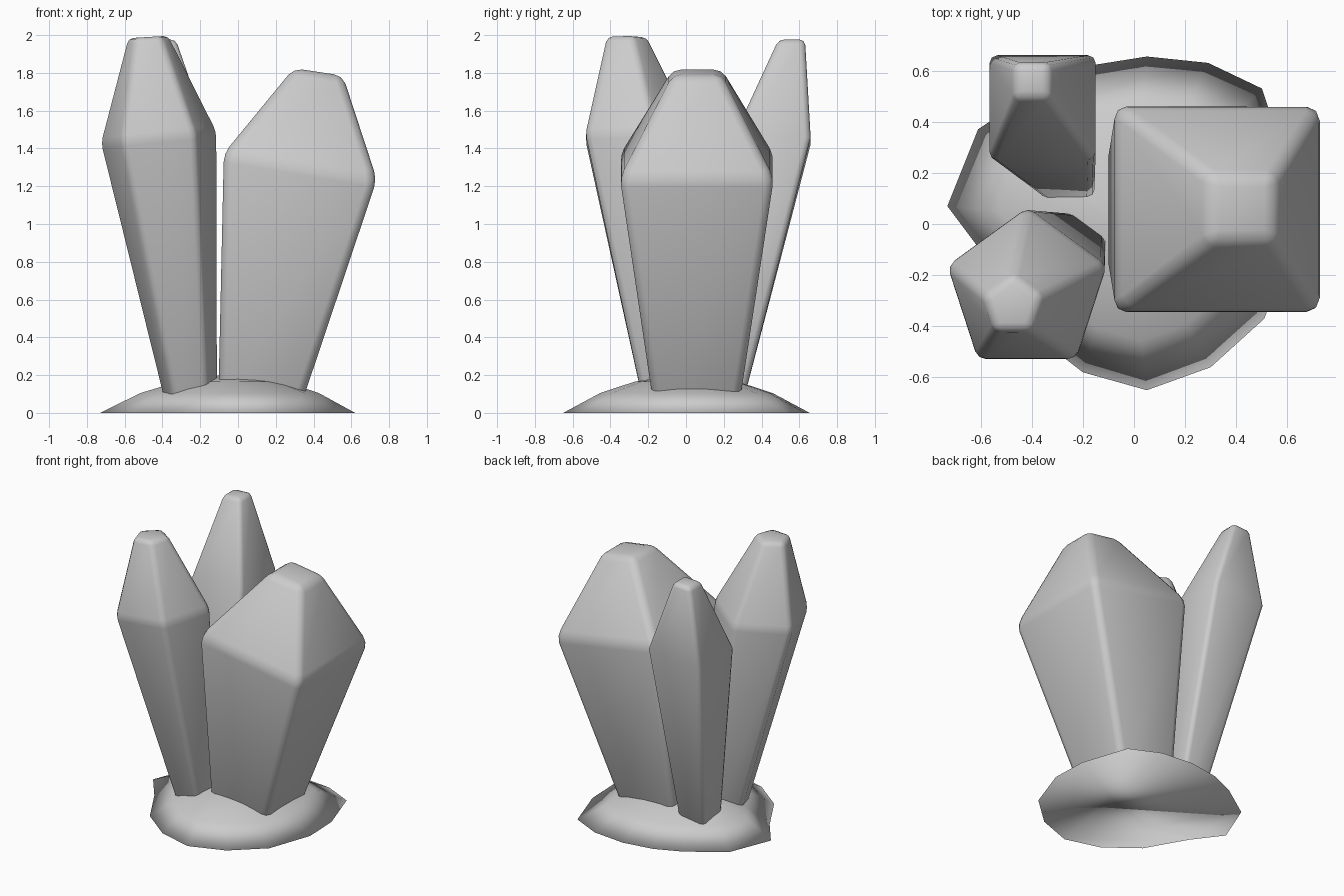
import bpy
import math

if "Cube" in bpy.data.objects:
    bpy.data.objects.remove(bpy.data.objects["Cube"])


def ring(n, cx, cy, rx, ry, z, tilt=0.0, start=0.0):
    """Polygon cross-section; tilt is the change of z per unit of x."""
    pts = []
    for i in range(n):
        a = start + 2 * math.pi * i / n
        dx, dy = rx * math.cos(a), ry * math.sin(a)
        pts.append((cx + dx, cy + dy, z + tilt * dx))
    return pts


def box_ring(x0, x1, y0, y1, z, tilt=0.0):
    r = math.sqrt(0.5)
    return ring(4, (x0 + x1) / 2, (y0 + y1) / 2, (x1 - x0) * r, (y1 - y0) * r,
                z, tilt, math.pi / 4)


def loft(name, rings, bevel=0.0):
    """Skin a stack of equal-sided rings, cap both ends, smooth shade."""
    n = len(rings[0])
    verts = [p for r in rings for p in r]
    faces = [list(reversed(range(n)))]
    for k in range(len(rings) - 1):
        for i in range(n):
            j = (i + 1) % n
            faces.append([k * n + i, k * n + j, (k + 1) * n + j, (k + 1) * n + i])
    faces.append([(len(rings) - 1) * n + i for i in range(n)])
    me = bpy.data.meshes.new(name)
    me.from_pydata(verts, [], faces)
    me.update()
    for p in me.polygons:
        p.use_smooth = True
    ob = bpy.data.objects.new(name, me)
    bpy.context.collection.objects.link(ob)
    if bevel:
        m = ob.modifiers.new("soft_edges", 'BEVEL')
        m.width = bevel
        m.segments = 2
        m.limit_method = 'ANGLE'
        m.angle_limit = math.radians(20)
    return ob


# Rocky mound: irregular outline shrinking upward
outline = [(.61, .2), (.5, .53), (.29, .63), (.05, .655), (-.17, .62), (-.36, .54),
           (-.61, .37), (-.73, .07), (-.58, -.13), (-.42, -.41), (-.2, -.58),
           (.05, -.65), (.3, -.56), (.51, -.37), (.62, -.06)]
profile = [(1, 0), (.7, .105), (.42, .165), (.12, .197)]
loft("rock_mound", [[(-.02 * (1 - s) + x * s, y * s, z) for x, y in outline]
                    for s, z in profile])

# Large four-sided crystal leaning right
loft("large_crystal", [
    box_ring(-.105, .33, -.17, .28, .03),
    box_ring(-.075, .735, -.35, .465, 1.305, -.17),
    box_ring(.295, .555, -.07, .19, 1.805, -.15)], .045)

# Five-sided crystal leaning to the front left
up = math.pi / 2
loft("front_crystal", [
    ring(5, -.245, -.10, .15, .15, .03, 0, up),
    ring(5, -.42, -.265, .33, .33, 1.46, .1, up),
    ring(5, -.475, -.32, .12, .12, 1.99, .06, up)], .03)

# Slim four-sided crystal leaning to the back
loft("back_crystal", [
    box_ring(-.35, -.155, .09, .295, .03),
    box_ring(-.565, -.15, .25, .66, 1.44, .1),
    box_ring(-.47, -.33, .49, .63, 1.975, .05)], .03)
